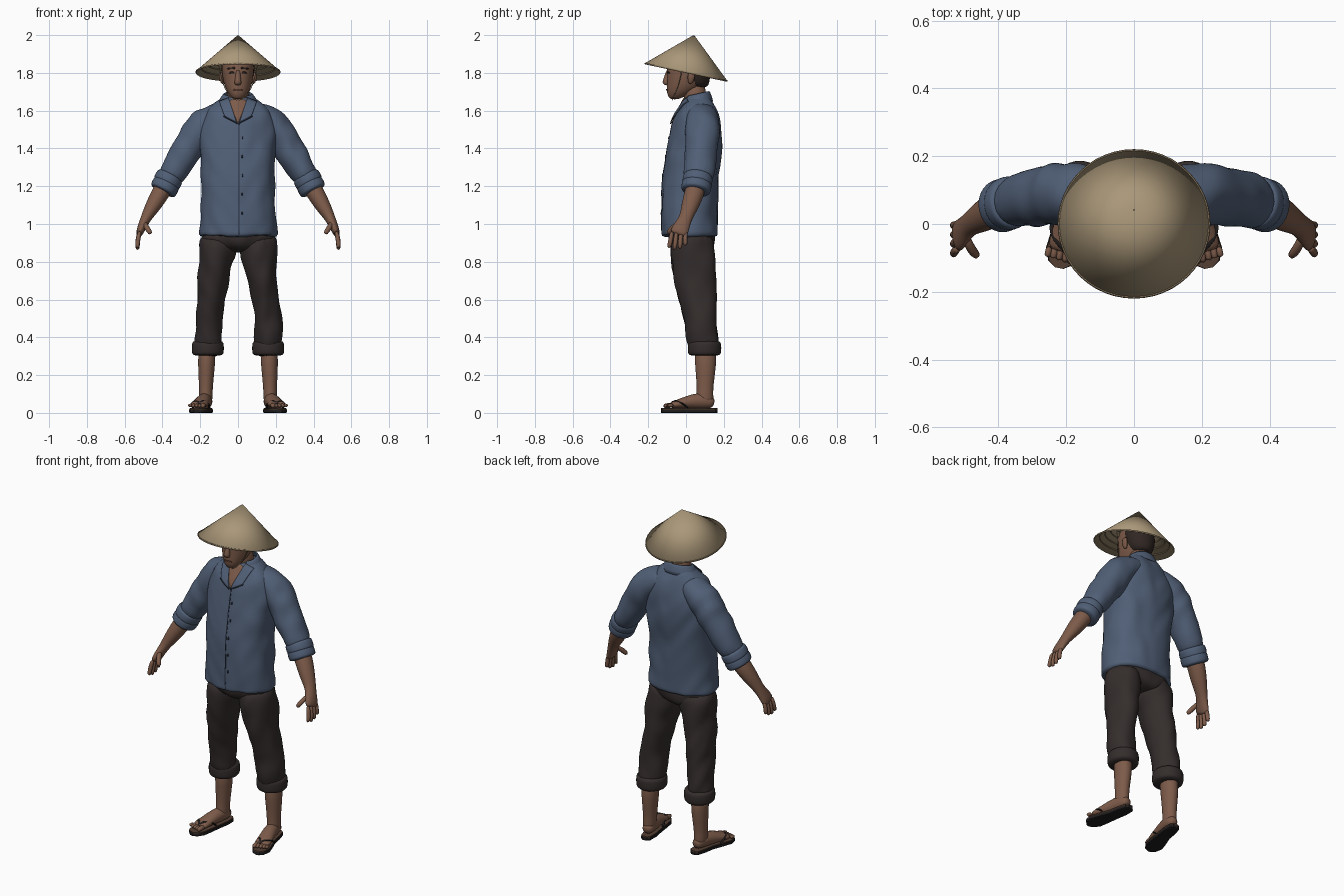
import bpy, bmesh, math
from mathutils import Vector, noise
from mathutils.bvhtree import BVHTree

if "Cube" in bpy.data.objects:
    bpy.data.objects.remove(bpy.data.objects["Cube"])

X, Y, Z = Vector((1, 0, 0)), Vector((0, 1, 0)), Vector((0, 0, 1))


def material(name, *rgb):
    m = bpy.data.materials.new(name)
    m.use_nodes = True
    m.diffuse_color = (*rgb, 1)
    bsdf = m.node_tree.nodes["Principled BSDF"]
    bsdf.inputs["Base Color"].default_value = (*rgb, 1)
    bsdf.inputs["Roughness"].default_value = 0.8
    return m


straw = material("straw", .4, .31, .19)
dark_straw = material("dark_straw", .27, .2, .12)
blue = material("blue_cloth", .08, .113, .18)
seam = material("dark_blue_seam", .025, .033, .055)
brown = material("dark_brown_cloth", .034, .026, .025)
skin = material("skin", .205, .105, .068)
lip = material("lip", .12, .05, .037)
hair = material("dark_hair", .03, .02, .017)
rubber = material("black_rubber", .014, .012, .012)
leather = material("sandal_leather", .09, .05, .034)


def loft(bm, rows, n=16, p=2.0, ref=Y, flat=False):
    """Skin rings (x, y, z, half width, half depth) along their centres."""
    rings = []
    for i, (x, y, z, a, b) in enumerate(rows):
        t = Vector(rows[min(i + 1, len(rows) - 1)][:3]) - Vector(rows[max(i - 1, 0)][:3])
        t.normalize()
        v = Y if flat else (ref - ref.dot(t) * t).normalized()
        u = X if flat else v.cross(t)
        ring = []
        for k in range(n):
            c, s = math.cos(math.tau * k / n), math.sin(math.tau * k / n)
            c, s = (math.copysign(abs(w) ** (2 / p), w) for w in (c, s))
            ring.append(bm.verts.new(Vector((x, y, z)) + u * a * c + v * b * s))
        rings.append(ring)
    for r, q in zip(rings, rings[1:]):
        for k in range(n):
            bm.faces.new((r[k], r[(k + 1) % n], q[(k + 1) % n], q[k]))
    bm.faces.new(rings[0])
    bm.faces.new(rings[-1])


def tube(bm, points, a, b=None, n=8, ref=Y):
    loft(bm, [(*q, a, b or a) for q in points], n, ref=ref)


def finish(name, bm, mat, mirror=False, sub=1, folds=None, angle=60):
    """Turn a bmesh into an object; folds bakes the surface and creases it."""
    bmesh.ops.recalc_face_normals(bm, faces=bm.faces[:])
    me = bpy.data.meshes.new(name)
    bm.to_mesh(me)
    bm.free()
    me.materials.append(mat)
    me.shade_smooth()
    if not sub:
        me.set_sharp_from_angle(angle=math.radians(angle))
    ob = bpy.data.objects.new(name, me)
    bpy.context.collection.objects.link(ob)
    if sub:
        m = ob.modifiers.new("Subdivision", "SUBSURF")
        m.levels = m.render_levels = sub
    if folds is not None:
        baked = bpy.data.meshes.new_from_object(
            ob.evaluated_get(bpy.context.evaluated_depsgraph_get()))
        ob.modifiers.clear()
        ob.data = baked
        moves = []
        for v in baked.vertices:
            q = v.co
            f = noise.noise((q.x * 9 + q.z * 5, q.y * 9, q.z * 8 - abs(q.x) * 9))
            moves.append(v.normal * folds * f)
        for v, move in zip(baked.vertices, moves):
            v.co += move
    if mirror:
        ob.modifiers.new("Mirror", "MIRROR")
    return ob


def surface(ob):
    return BVHTree.FromPolygons([v.co for v in ob.data.vertices],
                                [p.vertices[:] for p in ob.data.polygons])


def patch(name, tree, corners, mat, mirror=False, lift=.002, n=8):
    """Thin plate with four (x, z) corners laid on the front of a surface."""
    bm = bmesh.new()
    a, b, c, d = (Vector(q) for q in corners)
    grid = []
    for i in range(n + 1):
        for j in range(n + 1):
            q = a.lerp(b, i / n).lerp(d.lerp(c, i / n), j / n)
            hit = tree.ray_cast(Vector((q.x, -1, q.y)), Y)[0]
            grid.append(bm.verts.new((q.x, (hit.y if hit else 0) - lift, q.y)))
    for i in range(n):
        for j in range(n):
            k = i * (n + 1) + j
            bm.faces.new((grid[k], grid[k + 1], grid[k + n + 2], grid[k + n + 1]))
    ob = finish(name, bm, mat, mirror, sub=0)
    m = ob.modifiers.new("Thickness", "SOLIDIFY")
    m.thickness, m.offset = .005, 0


def roll(bm, start, end, a, b):
    """Rolled cloth band between two centres."""
    rows = []
    for k in range(7):
        size = 1 - .13 * (k / 3 - 1) ** 4
        rows.append((*Vector(start).lerp(Vector(end), k / 6), a * size, b * size))
    loft(bm, rows)


# Shirt: torso and both sleeves
bm = bmesh.new()
torso = [(.93, .018, .208, .15), (.945, .018, .208, .15), (1.05, .017, .202, .149),
         (1.2, .02, .196, .149), (1.35, .038, .199, .151), (1.45, .048, .21, .143),
         (1.53, .056, .205, .13), (1.6, .057, .172, .107), (1.65, .062, .113, .079),
         (1.68, .062, .078, .064)]
loft(bm, [(0, y, z, a, b) for z, y, a, b in torso], n=20, p=2.4, flat=True)
sleeve = [(.06, .075, 1.6, .05, .065), (.11, .085, 1.572, .075, .085),
          (.17, .09, 1.535, .09, .092), (.22, .09, 1.475, .092, .093),
          (.262, .085, 1.41, .085, .088), (.325, .073, 1.3, .078, .082),
          (.375, .06, 1.22, .07, .076)]
for s in (1, -1):
    loft(bm, [(s * x, y, z, a, b) for x, y, z, a, b in sleeve])
shirt = finish("shirt", bm, blue, sub=2, folds=.01)
shirt_tree = surface(shirt)

# Rolled shirt cuffs
bm = bmesh.new()
roll(bm, (.355, .066, 1.26), (.385, .056, 1.205), .076, .081)
roll(bm, (.372, .06, 1.225), (.402, .05, 1.17), .075, .081)
finish("sleeve_cuffs", bm, blue, mirror=True)

# Open neckline, collar and front closure
patch("neckline_skin", shirt_tree, [(0, 1.53), (.05, 1.65), (0, 1.67), (-.05, 1.65)], skin)
patch("collar_flap", shirt_tree, [(.006, 1.535), (.072, 1.572), (.1, 1.65), (.05, 1.668)],
      blue, mirror=True, lift=.008)
patch("collar_edge", shirt_tree, [(.004, 1.53), (.075, 1.567), (.077, 1.572), (.005, 1.536)],
      seam, mirror=True, lift=.008)
patch("front_seam", shirt_tree, [(.003, .945), (.008, .945), (.008, 1.53), (.003, 1.53)],
      seam, n=20, lift=0)
for k in range(5):
    z = 1.05 + k * .1
    patch("button", shirt_tree, [(.02, z), (.026, z), (.026, z + .014), (.02, z + .014)], seam, n=2)

bm = bmesh.new()
band = []
for k in range(31):
    g = math.radians(-52 + 284 * k / 30)
    c, s = math.cos(g), math.sin(g)
    band.append([bm.verts.new((c * r, .06 + s * d, z + .014 * s))
                 for r, d, z in ((.112, .084, 1.635), (.092, .074, 1.672), (.075, .064, 1.69))])
for p, q in zip(band, band[1:]):
    for k in range(2):
        bm.faces.new((p[k], q[k], q[k + 1], p[k + 1]))
collar = finish("collar_band", bm, blue)
collar.modifiers.new("Thickness", "SOLIDIFY").thickness = .008

# Trousers: hips and legs, with rolled hems
bm = bmesh.new()
loft(bm, [(0, .03, .97, .19, .12), (0, .03, .92, .197, .124), (0, .035, .88, .187, .117),
          (0, .04, .85, .12, .08)], p=2.4, flat=True)
leg = [(.1, .03, .95, .098, .118), (.107, .033, .86, .102, .122), (.128, .042, .75, .086, .114),
       (.142, .058, .6, .073, .102), (.157, .08, .5, .073, .09), (.16, .09, .4, .075, .086),
       (.16, .096, .33, .07, .08)]
for s in (1, -1):
    loft(bm, [(s * x, *rest) for x, *rest in leg])
finish("trousers", bm, brown, sub=2, folds=.014)
bm = bmesh.new()
roll(bm, (.16, .098, .385), (.16, .098, .3), .087, .091)
finish("trouser_hems", bm, brown, mirror=True)

# Forearm, palm, fingers and thumb
bm = bmesh.new()
loft(bm, [(.37, .06, 1.23, .05, .053), (.41, .045, 1.165, .049, .054),
          (.447, .022, 1.1, .043, .048), (.483, .002, 1.04, .03, .035),
          (.497, -.012, 1.01, .026, .038), (.515, -.032, .97, .022, .048),
          (.525, -.042, .94, .017, .048)])
for k in range(4):
    y = -.078 + k * .025
    drop = (.075, .085, .08, .062)[k]
    tube(bm, [(.519, y + .004, .965), (.532, y - .003, .945 - drop * .45),
              (.532, y - .014 + k * .005, .945 - drop)], .013)
tube(bm, [(.5, -.03, 1.01), (.482, -.075, .98), (.46, -.098, .945)], .015)
finish("arm", bm, skin, mirror=True)

# Shin, foot and toes
bm = bmesh.new()
loft(bm, [(.163, .1, .37, .05, .06), (.167, .105, .25, .046, .058), (.17, .1, .13, .036, .042),
          (.171, .1, .08, .037, .047), (.171, .1, .05, .034, .045)])
loft(bm, [(.163, .15, .05, .022, .022), (.167, .125, .058, .035, .035),
          (.176, .07, .066, .038, .046), (.193, 0, .055, .041, .033),
          (.206, -.05, .045, .046, .023), (.212, -.085, .04, .044, .016)], ref=Z)
for k in range(5):
    x, end = .18 + k * .0175, -.122 + k * .007
    tube(bm, [(x, -.065, .04), (x + .004, -.09, .04), (x + .007, end, .036)],
         .014 if k == 0 else .0105, ref=Z)
finish("leg_and_foot", bm, skin, mirror=True)

# Sandals
outline = [(.162, .165, .015), (.163, .152, .03), (.17, .1, .038), (.18, .04, .038),
           (.198, -.03, .047), (.21, -.08, .051), (.218, -.115, .036), (.221, -.13, .013)]
for name, z, h, size, mat in (("sandal_sole", .01, .01, 1, rubber),
                              ("sandal_insole", .021, .004, .95, leather)):
    bm = bmesh.new()
    loft(bm, [(x, y, z, w * size, h) for x, y, w in outline], p=7, ref=Z)
    finish(name, bm, mat, mirror=True, sub=0, angle=35)
bm = bmesh.new()
for side in ([(.236, -.045, .064), (.246, -.01, .045), (.236, .015, .022)],
             [(.178, -.045, .066), (.155, -.015, .05), (.15, .012, .022)]):
    tube(bm, [(.2, -.09, .03), (.203, -.075, .062)] + side, .008, .005, ref=Z)
finish("sandal_straps", bm, rubber, mirror=True)

# Head: skull, neck, nose, brow, lip and ears
bm = bmesh.new()
skull = [(1.66, -.06, .02, .02), (1.672, -.056, .037, .039), (1.705, -.024, .061, .081),
         (1.75, .002, .077, .104), (1.8, .01, .085, .111), (1.85, .014, .087, .111),
         (1.9, .018, .074, .09), (1.93, .02, .04, .05)]
loft(bm, [(0, y, z, a, b) for z, y, a, b in skull], n=20, p=2.2, flat=True)
loft(bm, [(0, .065, 1.59, .066, .061), (0, .05, 1.68, .058, .061), (0, .035, 1.75, .06, .065)])
loft(bm, [(0, -.09, 1.82, .01, .012), (0, -.1, 1.775, .014, .016),
          (0, -.11, 1.748, .022, .02), (0, -.1, 1.733, .016, .012)], n=10, flat=True)
tube(bm, [(-.05, -.07, 1.822), (0, -.09, 1.825), (.05, -.07, 1.822)], .014)
tube(bm, [(-.028, -.075, 1.709), (0, -.091, 1.71), (.028, -.075, 1.709)], .012)
for s in (1, -1):
    loft(bm, [(s * .079, .022, 1.742, .008, .01), (s * .085, .025, 1.76, .01, .016),
              (s * .092, .028, 1.785, .011, .022), (s * .09, .03, 1.805, .008, .014)], n=10)
head = finish("head", bm, skin, folds=.003)
face = surface(head)
patch("eyebrow", face, [(.016, 1.822), (.058, 1.818), (.055, 1.826), (.016, 1.831)],
      hair, mirror=True, n=4)
patch("eye", face, [(.02, 1.797), (.046, 1.798), (.042, 1.806), (.024, 1.806)],
      hair, mirror=True, lift=.001, n=4)
patch("mouth", face, [(-.026, 1.708), (.026, 1.708), (.02, 1.714), (-.02, 1.714)], lip, n=6)

# Hair around the back of the head
bm = bmesh.new()
back = [(1.72, .062, .045, .05), (1.745, .058, .07, .068), (1.79, .052, .087, .078),
        (1.84, .045, .092, .086), (1.89, .03, .08, .088), (1.93, .022, .045, .052)]
loft(bm, [(0, y, z, a, b) for z, y, a, b in back], flat=True)
finish("hair", bm, hair)


# Conical hat, tilted back, with woven hoops beneath and a chin cord
def place_hat_part(ob):
    ob.location = (0, 0, 1.803)
    ob.rotation_euler.x = math.radians(-12)


bm = bmesh.new()
bmesh.ops.create_cone(bm, segments=48, radius1=.225, radius2=.003, depth=.2, cap_ends=False)
bmesh.ops.translate(bm, verts=bm.verts[:], vec=(0, 0, .1))
hat = finish("hat", bm, straw, sub=0)
hat.modifiers.new("Thickness", "SOLIDIFY").thickness = .005
place_hat_part(hat)
bm = bmesh.new()
for r in (.222, .195, .168, .141, .114):
    z = .2 * (1 - r / .225) - (.001 if r > .2 else .006)
    pts = [(r * math.cos(k * math.tau / 48), r * math.sin(k * math.tau / 48), z) for k in range(49)]
    tube(bm, pts, .0035, n=6, ref=Z)
place_hat_part(finish("hat_hoops", bm, dark_straw, sub=0))
bm = bmesh.new()
tube(bm, [(.11, -.02, 1.88), (.09, -.025, 1.78), (.073, -.045, 1.72), (.035, -.07, 1.665),
          (0, -.075, 1.653)], .0028, n=6)
finish("chin_cord", bm, dark_straw, mirror=True)
